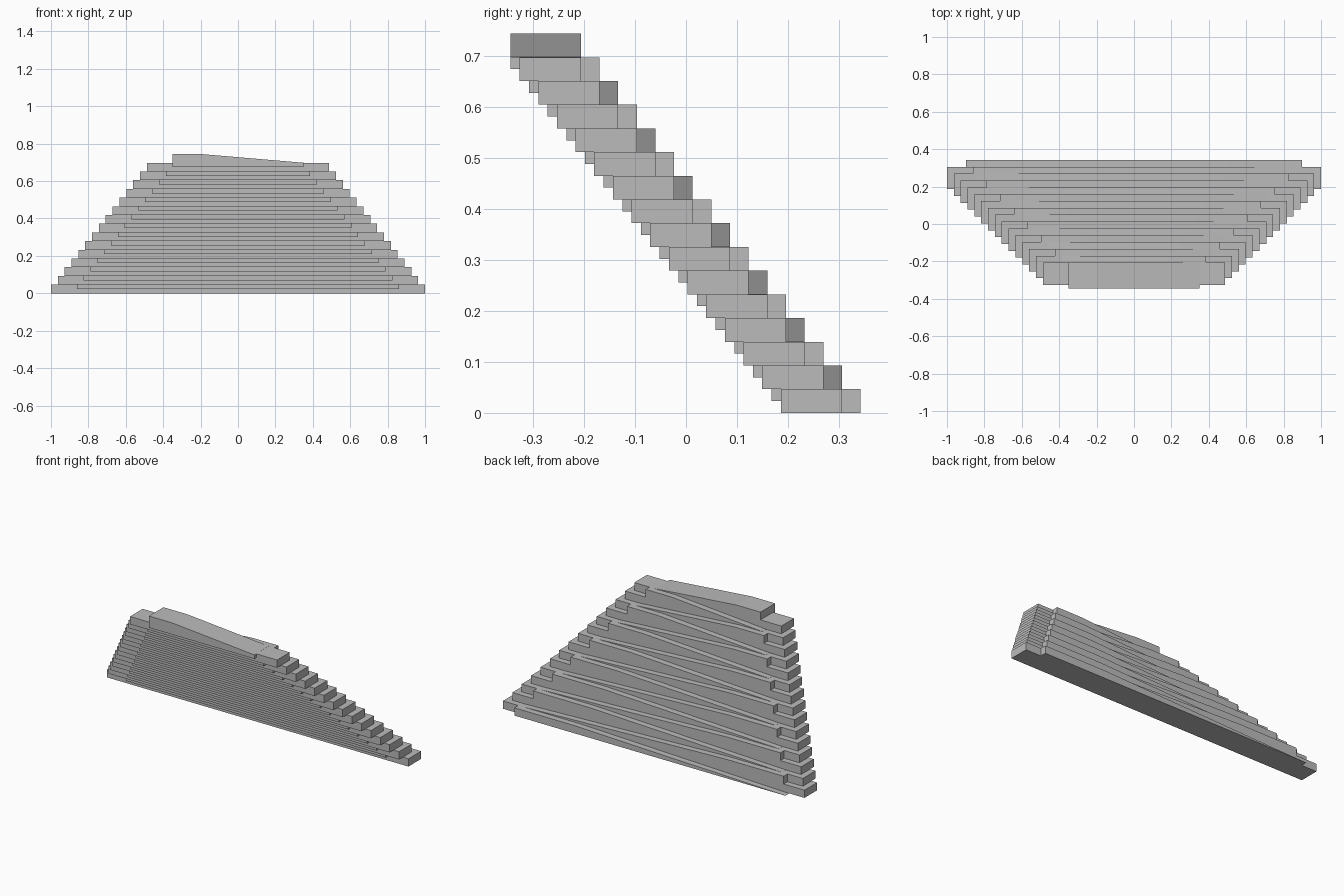
import bpy
import bmesh

if "Cube" in bpy.data.objects:
    bpy.data.objects.remove(bpy.data.objects["Cube"], do_unlink=True)

LEVELS = 15
STEP = 0.0366      # shift in depth and width per level
RISE = 0.0465      # height of one level

stone = bpy.data.materials.new("plain_grey")
stone.use_nodes = True
grey = (0.5, 0.5, 0.5, 1)
stone.diffuse_color = grey
stone.node_tree.nodes["Principled BSDF"].inputs["Base Color"].default_value = grey


def extrude_profile(name, profile, y_front, y_back):
    """Extrude an x-z outline from y_front to y_back."""
    bm = bmesh.new()
    face = bm.faces.new([bm.verts.new((x, y_front, z)) for x, z in profile])
    out = bmesh.ops.extrude_face_region(bm, geom=[face])
    moved = [v for v in out["geom"] if isinstance(v, bmesh.types.BMVert)]
    bmesh.ops.translate(bm, vec=(0, y_back - y_front, 0), verts=moved)
    bmesh.ops.recalc_face_normals(bm, faces=bm.faces)
    mesh = bpy.data.meshes.new(name)
    bm.to_mesh(mesh)
    bm.free()
    mesh.materials.append(stone)
    obj = bpy.data.objects.new(name, mesh)
    bpy.context.collection.objects.link(obj)


# Wide steps, each narrower and further forward than the one below
for i in range(LEVELS):
    w = 1 - i * STEP
    low, high = i * RISE, (i + 1) * RISE
    shift = -i * STEP
    extrude_profile(f"step_{i}", [(-w, low), (w, low), (w, high), (-w, high)],
                    0.186 + shift, 0.306 + shift)

# Wedges between the steps, with the tall end swapping sides
for i in range(-1, LEVELS):
    side = -1 if i % 2 == 0 else 1
    w = 0.862 - i * STEP
    base = (i + 1) * RISE
    low = max(0, base - RISE / 2)
    tall = base + RISE
    profile = [(w, low), (w, tall), (0.55 * w, tall), (-w, base + 0.0005), (-w, low)]
    if i < 0:
        profile = [(w, low), (w, tall), (0.55 * w, tall), (-w, low)]
    shift = -i * STEP
    extrude_profile(f"wedge_{i + 1}", [(side * x, z) for x, z in profile],
                    0.168 + shift, 0.306 + shift)
